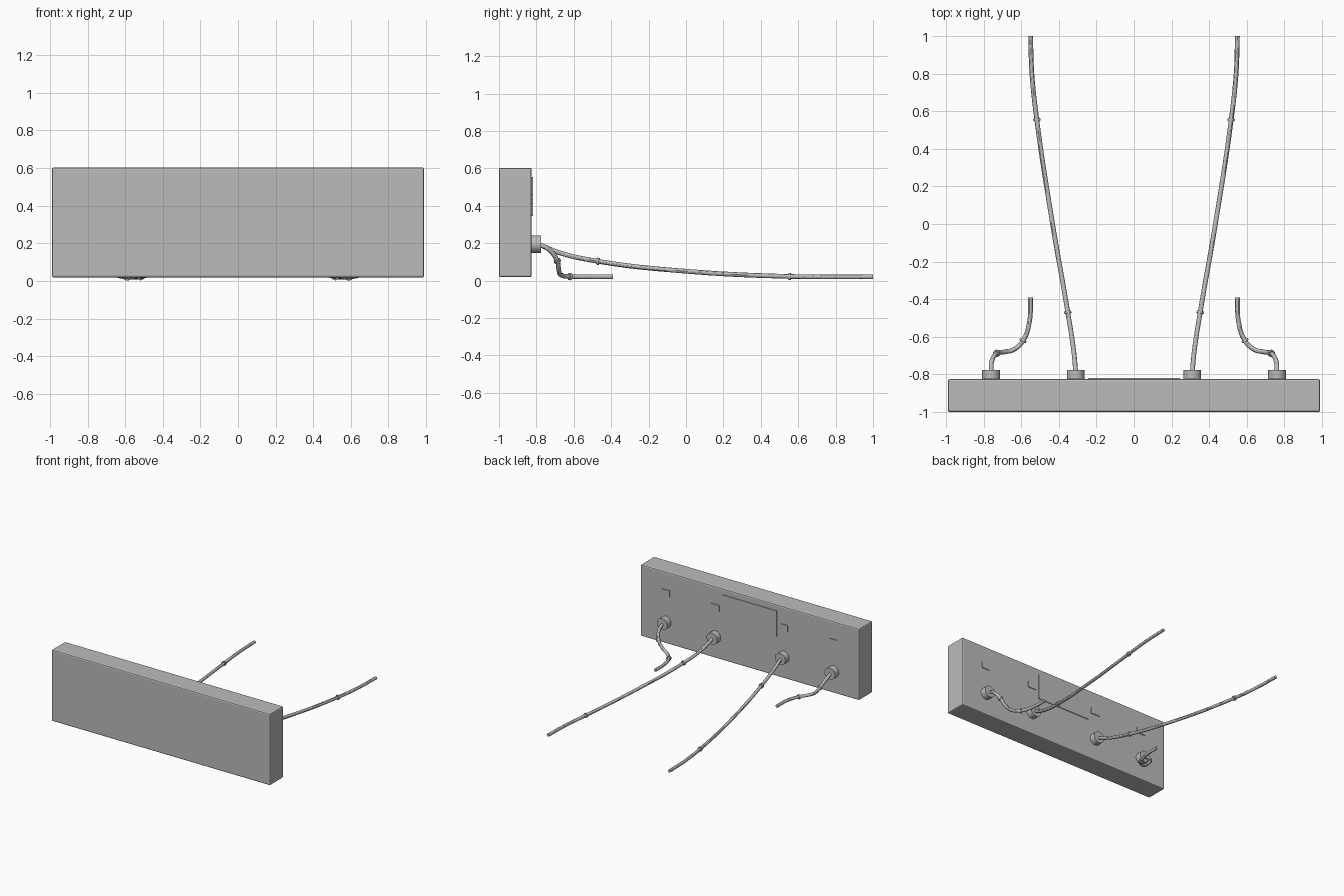
import bpy
from math import pi
from mathutils import Vector

old = bpy.data.objects.get("Cube")
if old:
    bpy.data.objects.remove(old)

grey = bpy.data.materials.new("plain grey")
grey.use_nodes = True
colour = (0.5, 0.5, 0.5, 1)
grey.diffuse_color = colour
grey.node_tree.nodes["Principled BSDF"].inputs["Base Color"].default_value = colour

BACK = -0.825       # back face of the cabinet
PLUG_END = -0.775   # outer face of the sockets
PLUG_Z = 0.195


def finish(name, smooth=True):
    obj = bpy.context.object
    obj.name = name
    obj.data.materials.clear()
    obj.data.materials.append(grey)
    if smooth:
        bpy.ops.object.shade_smooth_by_angle()
    return obj


def block(name, low, high):
    low, high = Vector(low), Vector(high)
    bpy.ops.mesh.primitive_cube_add(size=1, location=(low + high) / 2)
    bpy.context.object.scale = high - low
    bpy.ops.object.transform_apply(location=False, rotation=False, scale=True)
    return finish(name, False)


def cylinder(name, centre, axis, radius, length, sides):
    bpy.ops.mesh.primitive_cylinder_add(
        radius=radius, depth=length, vertices=sides, location=centre,
        rotation=Vector(axis).to_track_quat("Z", "Y").to_euler())
    return finish(name)


def cable(name, points):
    data = bpy.data.curves.new(name, "CURVE")
    data.dimensions = "3D"
    data.bevel_depth = 0.0125
    data.bevel_resolution = 4
    data.use_fill_caps = True
    data.resolution_u = 10
    spline = data.splines.new("BEZIER")
    spline.bezier_points.add(len(points) - 1)
    for knot, place in zip(spline.bezier_points, points):
        knot.co = place
        knot.handle_left_type = knot.handle_right_type = "AUTO"
    obj = bpy.data.objects.new(name, data)
    bpy.context.collection.objects.link(obj)
    bpy.ops.object.select_all(action="DESELECT")
    obj.select_set(True)
    bpy.context.view_layer.objects.active = obj
    bpy.ops.object.convert(target="MESH")
    finish(name)


# Cabinet with small bevelled edges
cabinet = block("cabinet", (-0.99, -1, 0.018), (0.99, BACK, 0.603))
bevel = cabinet.modifiers.new("edge bevel", "BEVEL")
bevel.width = 0.01
bevel.segments = 2

# Large label plate on the back
block("back_plate", (-0.245, BACK - 0.005, 0.345), (0.245, BACK + 0.006, 0.555))

# Cable paths on the +x side, mirrored below
outer_path = [(0.76, -0.79, PLUG_Z), (0.757, -0.735, 0.168), (0.73, -0.688, 0.105),
              (0.69, -0.68, 0.055), (0.64, -0.668, 0.03), (0.59, -0.62, 0.021),
              (0.556, -0.52, 0.021), (0.55, -0.39, 0.021)]
inner_path = [(0.31, -0.79, PLUG_Z), (0.32, -0.68, 0.15), (0.352, -0.47, 0.103),
              (0.433, 0, 0.05), (0.517, 0.555, 0.022), (0.543, 0.8, 0.02),
              (0.55, 1, 0.02)]
layouts = [("outer", outer_path, (2, 5)), ("inner", inner_path, (2, 4))]

for side, sign in (("left", 1), ("right", -1)):
    for kind, path, ring_knots in layouts:
        label = f"{side}_{kind}"
        points = [Vector((sign * x, y, z)) for x, y, z in path]
        x = points[0].x
        # Round socket and the small tag above it
        cylinder(label + "_socket", (x, (BACK + PLUG_END) / 2 - 0.005, PLUG_Z),
                 (0, 1, 0), 0.047, PLUG_END - BACK + 0.01, 32)
        block(label + "_tag", (x - 0.037, BACK - 0.005, 0.41),
              (x + 0.037, BACK + 0.006, 0.46))
        # Cable and its thin collars
        cable(label + "_cable", points)
        for number, k in enumerate(ring_knots, 1):
            cylinder(f"{label}_collar_{number}", points[k],
                     points[k + 1] - points[k - 1], 0.019, 0.012, 16)
